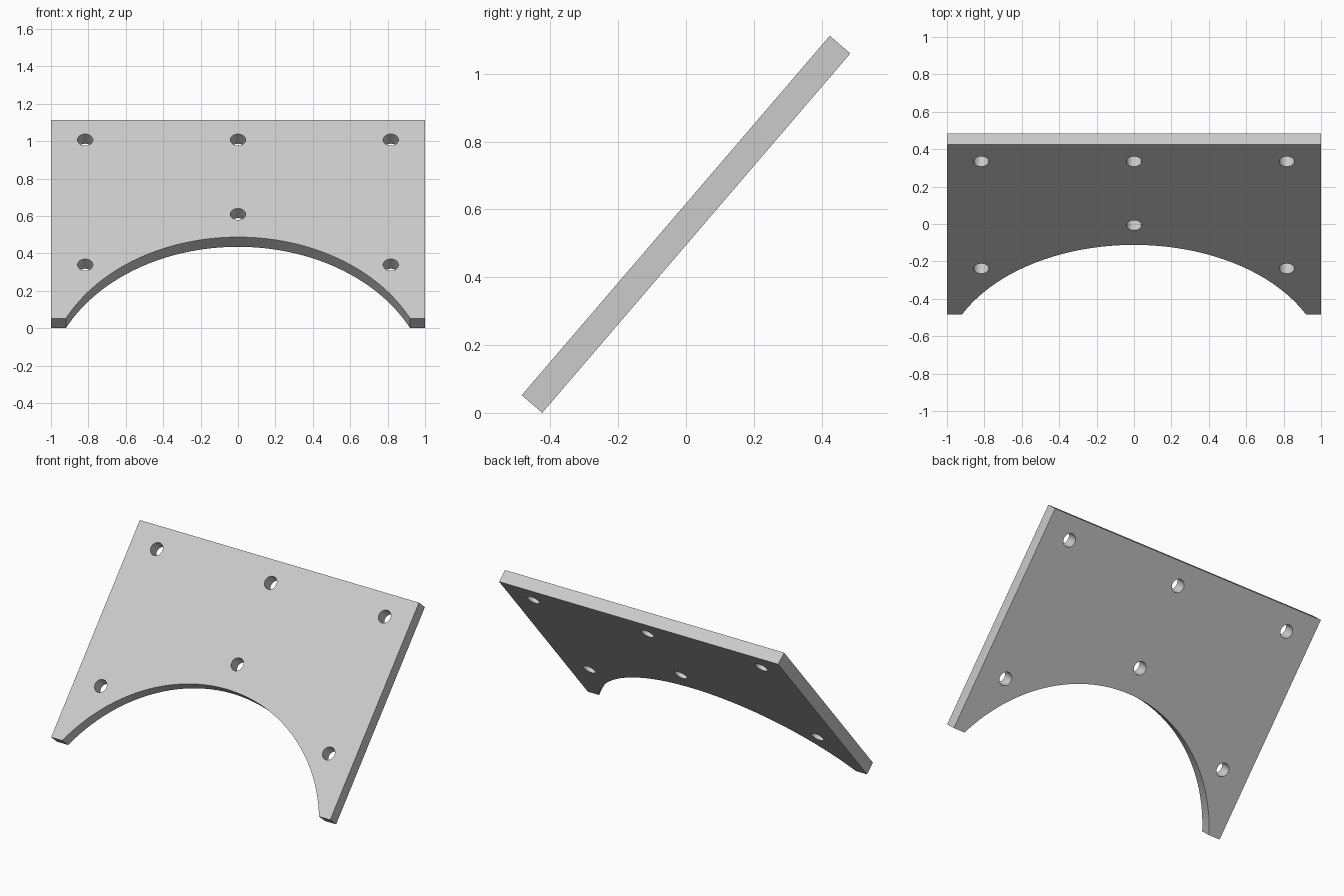
import bpy, bmesh
from math import radians, sin, cos, asin, pi
from mathutils import Matrix

cube = bpy.data.objects.get("Cube")
if cube:
    bpy.data.objects.remove(cube, do_unlink=True)

LENGTH, THICK, TILT = 1.396, 0.08, radians(49.4)
FOOT_X, ARCH_TOP, ARCH_R = 0.92, 0.573, 1.025
HOLE_R = 0.041
HOLES = [(0, 0.734)] + [(0, 1.258)] + [(s * 0.817, v) for s in (-1, 1) for v in (0.378, 1.258)]

grey = bpy.data.materials.new("light grey")
grey.use_nodes = True
colour = (0.6, 0.6, 0.6, 1)
grey.diffuse_color = colour
grey.node_tree.nodes["Principled BSDF"].inputs["Base Color"].default_value = colour


def make_object(name, bm):
    bmesh.ops.recalc_face_normals(bm, faces=bm.faces)
    mesh = bpy.data.meshes.new(name)
    bm.to_mesh(mesh)
    bm.free()
    mesh.materials.append(grey)
    obj = bpy.data.objects.new(name, mesh)
    bpy.context.collection.objects.link(obj)
    return obj


# Plate outline: straight sides and top, circular arch cut from the bottom edge
half = asin(FOOT_X / ARCH_R)
steps = 64
angles = [half - 2 * half * i / steps for i in range(steps + 1)]
outline = [(-1, 0), (-1, LENGTH), (1, LENGTH), (1, 0)]
outline += [(ARCH_R * sin(a), max(0, ARCH_TOP - ARCH_R + ARCH_R * cos(a))) for a in angles]

bm = bmesh.new()
face = bm.faces.new([bm.verts.new((x, v - LENGTH / 2, -THICK / 2)) for x, v in outline])
extruded = bmesh.ops.extrude_face_region(bm, geom=[face])["geom"]
bmesh.ops.translate(bm, vec=(0, 0, THICK),
                    verts=[g for g in extruded if isinstance(g, bmesh.types.BMVert)])
plate = make_object("arched_plate", bm)

# Bolt holes through the plate
bm = bmesh.new()
for x, v in HOLES:
    bmesh.ops.create_cone(bm, cap_ends=True, segments=32, radius1=HOLE_R, radius2=HOLE_R,
                          depth=THICK * 3, matrix=Matrix.Translation((x, v - LENGTH / 2, 0)))
cutter = make_object("hole_cutter", bm)
cutter.hide_render = True

drill = plate.modifiers.new("bolt holes", "BOOLEAN")
drill.operation = "DIFFERENCE"
drill.solver = "EXACT"
drill.object = cutter
bpy.ops.object.select_all(action="DESELECT")
plate.select_set(True)
bpy.context.view_layer.objects.active = plate
bpy.ops.object.modifier_apply(modifier=drill.name)
bpy.data.objects.remove(cutter, do_unlink=True)

# Smooth the curved walls, then lean the plate back
bpy.ops.object.shade_smooth_by_angle(angle=radians(30))
plate.rotation_euler.x = TILT
plate.location.z = (LENGTH * sin(TILT) + THICK * cos(TILT)) / 2
